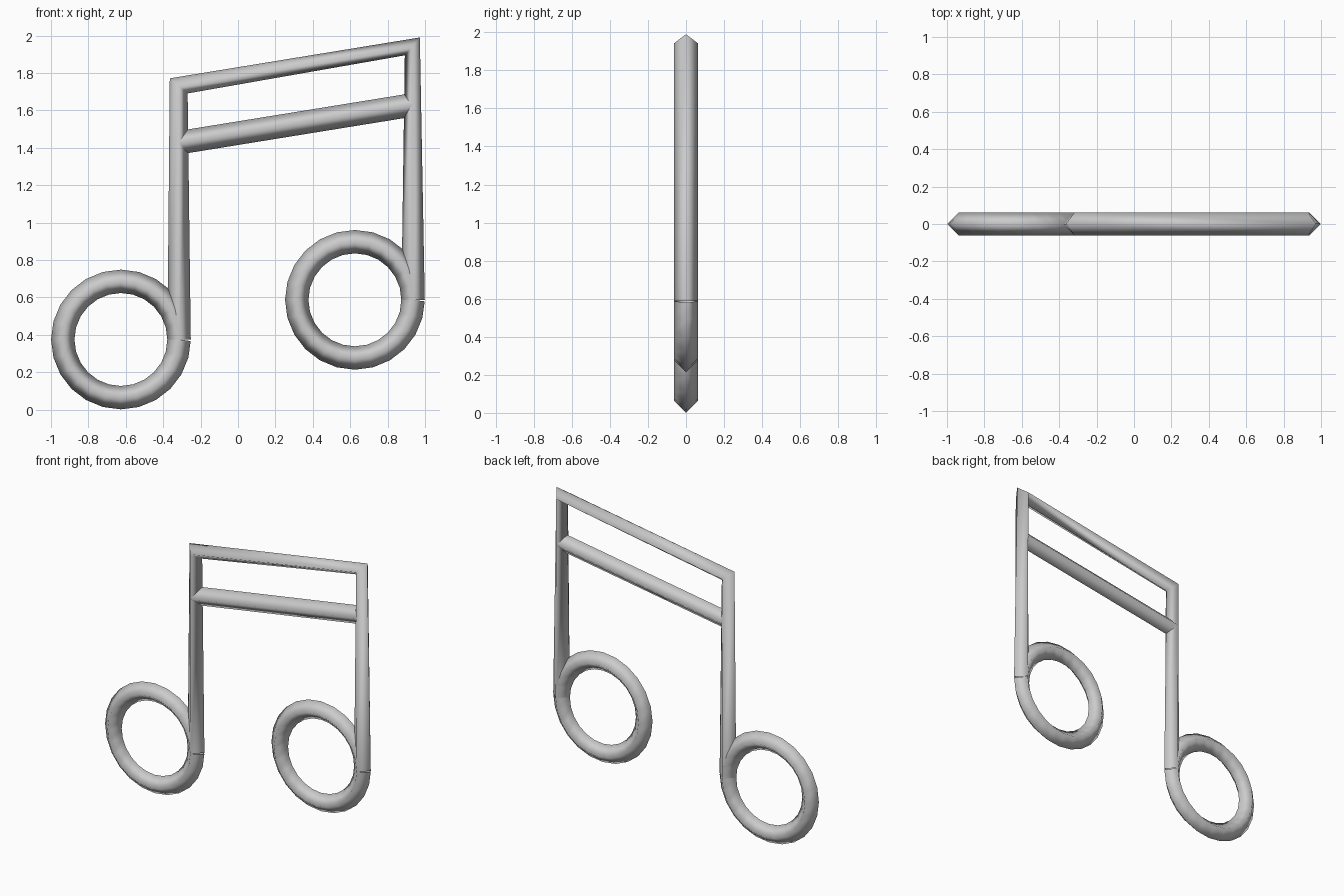
import bpy, bmesh, math
from mathutils import Vector

if "Cube" in bpy.data.objects:
    bpy.data.objects.remove(bpy.data.objects["Cube"])

RADIUS = 0.0625
metal = bpy.data.materials.new("light_grey")
metal.diffuse_color = (0.6, 0.6, 0.6, 1)
metal.use_nodes = True
metal.node_tree.nodes["Principled BSDF"].inputs["Base Color"].default_value = metal.diffuse_color


def tube(name, points):
    """Sweep a smooth-shaded four-sided section along a path in the xz plane."""
    pts = [Vector((x, 0, z)) for x, z in points]
    dirs = [(b - a).normalized() for a, b in zip(pts, pts[1:])]
    depth = Vector((0, 1, 0))
    bm = bmesh.new()
    rings = []
    for i, p in enumerate(pts):
        tangent = (dirs[max(i - 1, 0)] + dirs[min(i, len(dirs) - 1)]).normalized()
        side = depth.cross(tangent)
        rings.append([bm.verts.new(p + RADIUS * o)
                      for o in (side, depth, -side, -depth)])
    for a, b in zip(rings, rings[1:]):
        for j in range(4):
            k = (j + 1) % 4
            bm.faces.new((a[j], b[j], b[k], a[k])).smooth = True
    bmesh.ops.recalc_face_normals(bm, faces=bm.faces[:])
    mesh = bpy.data.meshes.new(name)
    bm.to_mesh(mesh)
    bm.free()
    mesh.materials.append(metal)
    obj = bpy.data.objects.new(name, mesh)
    bpy.context.collection.objects.link(obj)


# Note heads: rings that start and end at the foot of each stem
SEGMENTS, HEAD = 24, 0.311
heads = {"left_head": (-0.626, 0.375), "right_head": (0.625, 0.587)}
for name, (cx, cz) in heads.items():
    angles = [-2 * math.pi * i / SEGMENTS for i in range(SEGMENTS + 1)]
    tube(name, [(cx + HEAD * math.cos(a), cz + HEAD * math.sin(a)) for a in angles])

# Both stems and the top beam as one bent tube
tube("stems_and_top_beam", [(-0.315, 0.375), (-0.317, 1.731),
                            (0.932, 1.942), (0.936, 0.587)])

# Lower beam between the stems
tube("lower_beam", [(-0.31, 1.428), (0.932, 1.629)])
